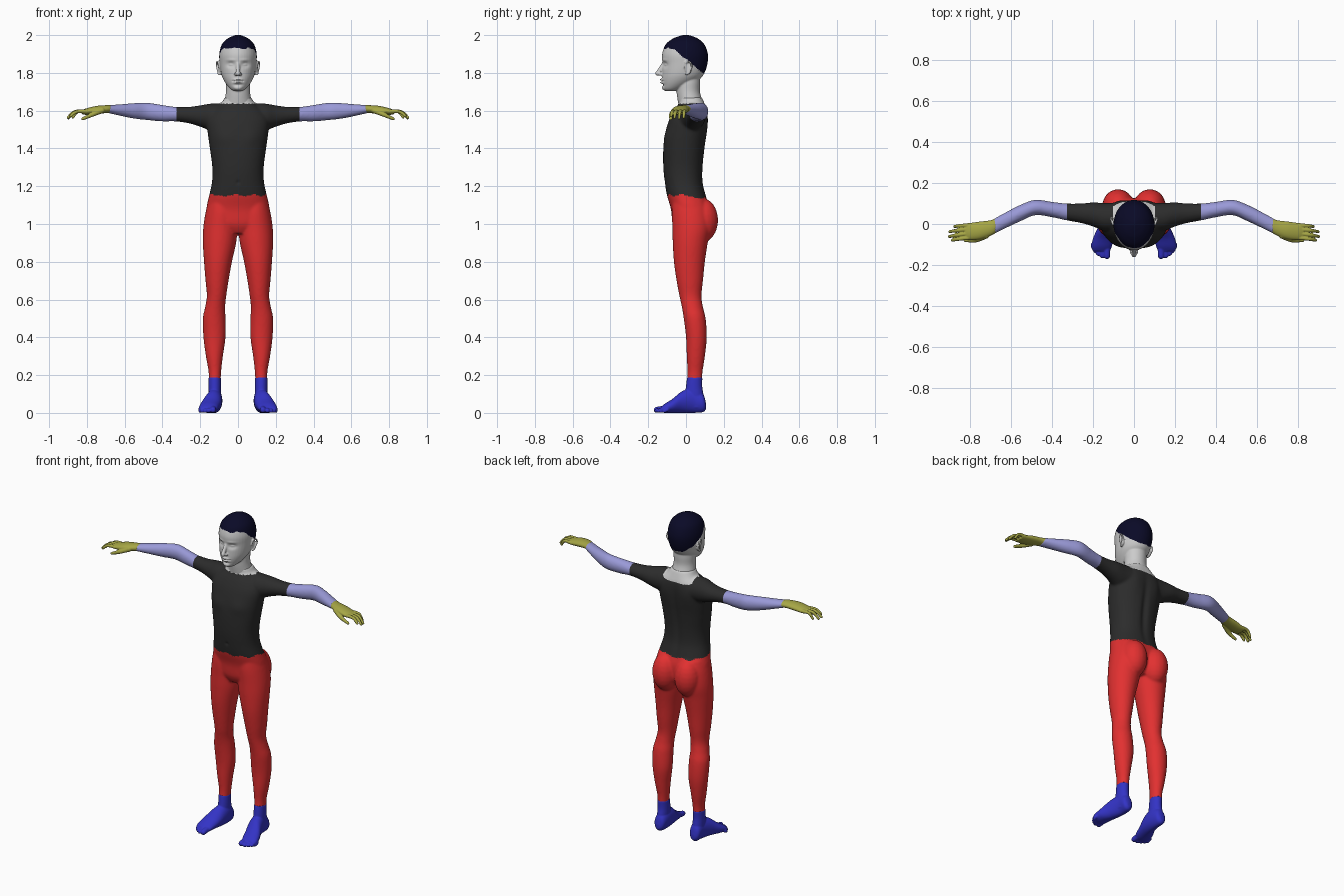
import bpy
import bmesh
from math import cos, sin, pi, exp, copysign
from mathutils import Vector, Matrix

cube = bpy.data.objects.get("Cube")
if cube:
    bpy.data.objects.remove(cube, do_unlink=True)


def material(name, rgb):
    mat = bpy.data.materials.new(name)
    mat.use_nodes = True
    mat.diffuse_color = (*rgb, 1)
    mat.node_tree.nodes["Principled BSDF"].inputs["Base Color"].default_value = (*rgb, 1)
    return mat


SKIN = material("grey skin", (.6, .6, .6))
HAIR = material("navy hair", (.003, .003, .02))
SHIRT = material("black shirt", (.025, .025, .025))
SLEEVE = material("lavender sleeve", (.32, .32, .68))
GLOVE = material("olive glove", (.38, .38, .06))
TIGHTS = material("red tights", (.76, .03, .03))
SOCK = material("blue sock", (.033, .033, .56))


def spline(rows, steps=6):
    """Smooth curve through rows of numbers."""
    rows = [Vector(r) for r in rows]
    out = []
    for i in range(len(rows) - 1):
        b, c = rows[i], rows[i + 1]
        a = rows[i - 1] if i else b
        d = rows[i + 2] if i + 2 < len(rows) else c
        for k in range(steps):
            t = k / steps
            out.append(b + (c - a) * (t / 2) + (2 * a - 5 * b + 4 * c - d) * (t * t / 2)
                       + (3 * b - 3 * c + d - a) * (t ** 3 / 2))
    return out + [rows[-1]]


def loft(bm, axis, rows, side=1, power=1.0, sides=40):
    """Oval sections along an axis: position, then low and high of the other two axes."""
    rings = []
    for t, a0, a1, b0, b1 in spline(rows):
        ring = []
        for k in range(sides):
            c, s = cos(2 * pi * k / sides), sin(2 * pi * k / sides)
            a = (a0 + a1) / 2 + (a1 - a0) / 2 * copysign(abs(c) ** power, c)
            b = (b0 + b1) / 2 + (b1 - b0) / 2 * copysign(abs(s) ** power, s)
            x, y, z = {"x": (t, a, b), "y": (a, t, b), "z": (a, b, t)}[axis]
            ring.append(bm.verts.new((x * side, y, z)))
        rings.append(ring)
    for lo, hi in zip(rings, rings[1:]):
        for k in range(sides):
            n = (k + 1) % sides
            bm.faces.new((lo[k], lo[n], hi[n], hi[k]))
    bm.faces.new(rings[0])
    bm.faces.new(rings[-1])


def ball(bm, centre, radii, side=1):
    x, y, z = centre
    place = Matrix.Translation((x * side, y, z)) @ Matrix.Diagonal((*radii, 1))
    bmesh.ops.create_uvsphere(bm, u_segments=20, v_segments=12, radius=1, matrix=place)


def beads(bm, points, r0, r1, side=1):
    """Tapered round limb made of overlapping balls."""
    path = spline(points, 8)
    for i, p in enumerate(path):
        r = r0 + (r1 - r0) * i / (len(path) - 1)
        ball(bm, p, (r, r, r), side)


def fuse(bm, voxel, smooth):
    """Blend overlapping parts into one smooth skin."""
    bmesh.ops.recalc_face_normals(bm, faces=bm.faces)
    mesh = bpy.data.meshes.new("blend")
    bm.to_mesh(mesh)
    bm.free()
    ob = bpy.data.objects.new("blend", mesh)
    bpy.context.collection.objects.link(ob)
    remesh = ob.modifiers.new("remesh", "REMESH")
    remesh.mode = "VOXEL"
    remesh.voxel_size = voxel
    soft = ob.modifiers.new("smooth", "SMOOTH")
    soft.iterations = smooth
    graph = bpy.context.evaluated_depsgraph_get()
    skin = bpy.data.meshes.new_from_object(ob.evaluated_get(graph))
    bpy.data.objects.remove(ob, do_unlink=True)
    return skin


def sculpt(mesh, dabs, facing):
    """Push soft dents and bumps along y on one side."""
    normals = [v.normal.y * facing for v in mesh.vertices]
    for v, n in zip(mesh.vertices, normals):
        if n > .1:
            x, z = abs(v.co.x), v.co.z
            v.co.y += sum(d * exp(-((x - cx) / rx) ** 2 - ((z - cz) / rz) ** 2)
                          for cx, cz, rx, rz, d in dabs)


def split(mesh, rule):
    """One object for each coloured region."""
    regions = [rule(p.center) for p in mesh.polygons]
    for name, mat in dict.fromkeys(regions):
        bm = bmesh.new()
        bm.from_mesh(mesh)
        bmesh.ops.delete(bm, geom=[f for f, r in zip(bm.faces, regions) if r[0] != name],
                         context="FACES")
        part = bpy.data.meshes.new(name)
        bm.to_mesh(part)
        bm.free()
        part.materials.clear()
        part.materials.append(mat)
        part.shade_smooth()
        bpy.context.collection.objects.link(bpy.data.objects.new(name, part))


# Torso, arms and legs
body = bmesh.new()
trunk = [(.95, .09, -.045, .09), (1, .16, -.07, .12), (1.08, .167, -.08, .125),
         (1.15, .153, -.1, .106), (1.22, .138, -.112, .09), (1.3, .136, -.12, .09),
         (1.4, .149, -.12, .1), (1.48, .16, -.11, .11), (1.55, .165, -.09, .115),
         (1.6, .14, -.065, .112), (1.64, .09, -.038, .098), (1.67, .07, -.04, .085)]
loft(body, "z", [(z, -w, w, f, b) for z, w, f, b in trunk], power=.88)
arm = [(.06, -.03, .1, 1.5, 1.64), (.14, -.035, .102, 1.495, 1.638),
       (.2, -.012, .105, 1.515, 1.628), (.26, .005, .1, 1.533, 1.62),
       (.33, .018, .1, 1.543, 1.62), (.4, .033, .108, 1.543, 1.63),
       (.48, .043, .118, 1.55, 1.642), (.55, .015, .095, 1.558, 1.64),
       (.62, -.018, .06, 1.572, 1.634), (.69, -.052, .022, 1.588, 1.629)]
leg = [(.17, .092, .155, .005, .085), (.22, .089, .156, .008, .088),
       (.3, .08, .17, .004, .1), (.4, .066, .183, 0, .11), (.5, .066, .186, -.012, .104),
       (.56, .068, .174, -.022, .09), (.62, .062, .165, -.035, .082),
       (.7, .05, .172, -.05, .09), (.8, .032, .18, -.064, .1), (.9, .01, .186, -.07, .115),
       (.98, .002, .184, -.072, .13), (1.06, .002, .172, -.075, .125),
       (1.13, .02, .155, -.07, .1)]
for side in (1, -1):
    loft(body, "x", arm, side)
    loft(body, "z", leg, side)
    ball(body, (.077, .09, 1.02), (.077, .08, .115), side)
body = fuse(body, .007, 6)
sculpt(body, [(0, 1.36, .02, .17, -.012), (.075, 1.53, .04, .07, .006)], 1)
sculpt(body, [(.075, 1.46, .05, .04, -.006), (0, 1.22, .008, .01, .006)], -1)


def body_region(c):
    if abs(c.x) > .325:
        return ("left_sleeve" if c.x > 0 else "right_sleeve"), SLEEVE
    if abs(c.x) < .105 and c.z > 1.638 - .3 * max(0, c.y):
        return "neck_base", SKIN
    if c.z < 1.152 - .15 * max(0, c.y) + .005 * sin(60 * c.x + 40 * c.y):
        return "tights", TIGHTS
    return "shirt", SHIRT


split(body, body_region)

# Head and neck
head = bmesh.new()
skull = [(1.703, .02, -.108, -.06), (1.715, .04, -.12, -.02), (1.74, .062, -.125, .03),
         (1.77, .08, -.128, .075), (1.8, .09, -.127, .098), (1.85, .097, -.125, .114),
         (1.9, .099, -.126, .116), (1.95, .086, -.108, .098), (1.98, .058, -.072, .066),
         (1.995, .028, -.035, .032), (2.002, .005, -.005, .005)]
loft(head, "z", [(z, -w, w, f, b) for z, w, f, b in skull])
neck = [(1.61, .085, -.035, .095), (1.65, .072, -.043, .088), (1.7, .064, -.05, .074),
        (1.75, .064, -.05, .075), (1.8, .06, -.04, .075)]
loft(head, "z", [(z, -w, w, f, b) for z, w, f, b in neck])
beads(head, [(0, -.118, 1.852), (0, -.133, 1.825), (0, -.15, 1.797)], .009, .013)
ball(head, (0, -.112, 1.722), (.024, .016, .014))
for side in (1, -1):
    ball(head, (.012, -.136, 1.793), (.009, .012, .008), side)
    ball(head, (.097, .012, 1.825), (.007, .018, .034), side)
    beads(head, [(.1, -.006, 1.83), (.105, .0, 1.856), (.111, .02, 1.858),
                 (.111, .03, 1.835), (.104, .014, 1.8), (.099, .002, 1.792)], .005, .006, side)
head = fuse(head, .004, 4)
sculpt(head, [(.038, 1.843, .02, .014, .013), (.038, 1.842, .012, .007, -.008),
              (.038, 1.838, .013, .002, .002), (.036, 1.868, .024, .007, -.003),
              (0, 1.764, .02, .005, -.013), (0, 1.749, .018, .005, -.013),
              (0, 1.757, .022, .0025, .006), (.026, 1.757, .005, .005, .003),
              (0, 1.736, .025, .006, .004)], -1)


def head_region(c):
    ear = abs(c.x) > .1 and c.z < 1.868
    hairline = min(1.93, 1.925 - .8 * (c.y + .065)) + .003 * sin(90 * c.y + 70 * c.x)
    return ("hair", HAIR) if c.z > max(1.795, hairline) and not ear else ("head", SKIN)


split(head, head_region)

# Hands and feet
palm = [(.675, -.044, .028, 1.588, 1.63), (.7, -.058, .018, 1.587, 1.629),
        (.75, -.074, .012, 1.582, 1.625), (.8, -.078, .005, 1.578, 1.613),
        (.825, -.072, .001, 1.58, 1.604)]
fingers = [(-.068, .893, -.079, 1.572), (-.047, .908, -.061, 1.564),
           (-.026, .905, -.037, 1.561), (-.006, .882, -.012, 1.565)]
foot = [(.106, .11, .136, .02, .05), (.09, .09, .155, .004, .1), (.04, .083, .16, 0, .13),
        (-.02, .086, .178, 0, .115), (-.07, .098, .2, 0, .075), (-.11, .108, .207, 0, .05),
        (-.132, .118, .2, .003, .032)]
ankle = [(.03, .092, .155, .01, .095), (.09, .09, .156, -.004, .093),
         (.14, .09, .156, .0, .086), (.188, .091, .156, .006, .087)]
toes = [(.132, -.155, .016), (.156, -.155, .012), (.174, -.145, .011),
        (.189, -.132, .01), (.2, -.115, .009)]
for side, label in ((1, "left"), (-1, "right")):
    hand = bmesh.new()
    loft(hand, "x", palm, side)
    for base, x, y, z in fingers:
        knuckle = (x * .5 + .41, (base + y) / 2, 1.594)
        beads(hand, [(.81, base, 1.596), knuckle, (x - .008, y, z)], .0105, .0075, side)
    beads(hand, [(.72, -.055, 1.602), (.77, -.078, 1.58), (.822, -.08, 1.557)], .016, .008, side)
    split(fuse(hand, .003, 3), lambda c: (label + "_hand", GLOVE))

    shoe = bmesh.new()
    loft(shoe, "y", foot, side)
    loft(shoe, "z", ankle, side)
    for x, y, r in toes:
        beads(shoe, [(x, -.1, r + .008), (x, y, r)], r + .002, r, side)
    split(fuse(shoe, .004, 3), lambda c: (label + "_foot", SOCK))
